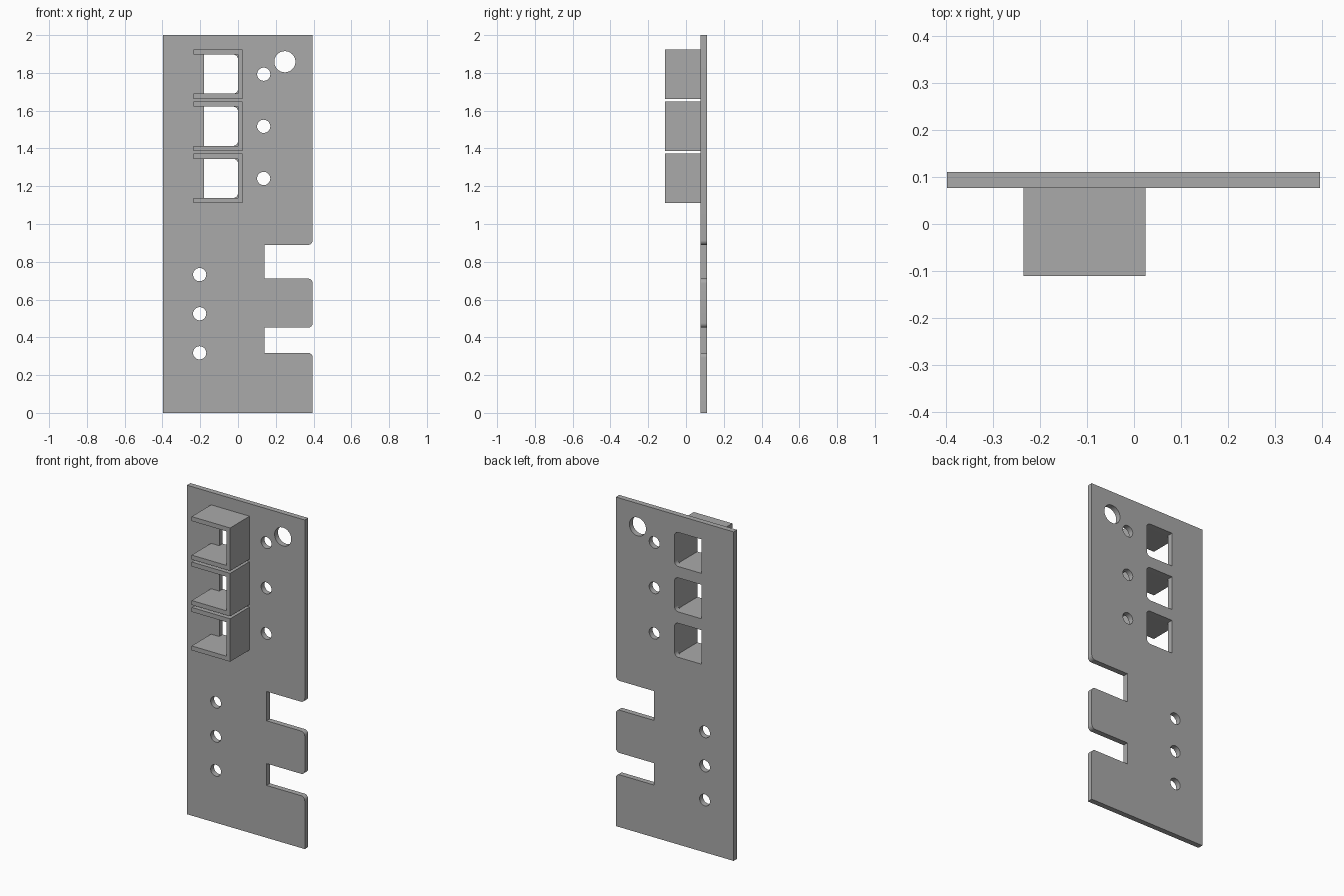
import bpy
import bmesh
from math import sin, cos, pi, radians
from mathutils import Vector

default = bpy.data.objects.get("Cube")
if default:
    bpy.data.objects.remove(default)

grey = bpy.data.materials.new("plain_grey")
grey.use_nodes = True
colour = (0.4, 0.4, 0.4, 1)
grey.diffuse_color = colour
grey.node_tree.nodes["Principled BSDF"].inputs["Base Color"].default_value = colour


def circle(x, z, r, n=40):
    return [(x + r * cos(2 * pi * i / n), z + r * sin(2 * pi * i / n)) for i in range(n)]


def rounded(corners, steps=8):
    """Outline from (x, z, radius) corners, each right angle filleted by its radius."""
    points = []
    for i, (x, z, r) in enumerate(corners):
        p = Vector((x, z))
        if r == 0:
            points.append((x, z))
            continue
        a = (Vector(corners[i - 1][:2]) - p).normalized() * r
        b = (Vector(corners[(i + 1) % len(corners)][:2]) - p).normalized() * r
        for s in range(steps + 1):
            t = pi / 2 * s / steps
            points.append(tuple(p + a * (1 - sin(t)) + b * (1 - cos(t))))
    return points


def extrude_profile(name, loops, y0, y1):
    """Solid from an outline and its holes, spanning y0 to y1."""
    curve = bpy.data.curves.new(name, 'CURVE')
    curve.dimensions = '2D'
    curve.fill_mode = 'BOTH'
    curve.extrude = (y1 - y0) / 2
    for loop in loops:
        spline = curve.splines.new('POLY')
        spline.points.add(len(loop) - 1)
        for point, (x, z) in zip(spline.points, loop):
            point.co = (x, z, 0, 1)
        spline.use_cyclic_u = True
    temp = bpy.data.objects.new(name + "_profile", curve)
    bpy.context.collection.objects.link(temp)
    graph = bpy.context.evaluated_depsgraph_get()
    mesh = bpy.data.meshes.new_from_object(temp.evaluated_get(graph))
    bpy.data.objects.remove(temp)

    # Stand the profile upright and weld the caps to the sides
    bm = bmesh.new()
    bm.from_mesh(mesh)
    for v in bm.verts:
        x, z, depth = v.co
        v.co = (x, (y0 + y1) / 2 - depth, z)
    bmesh.ops.remove_doubles(bm, verts=bm.verts, dist=1e-5)
    bmesh.ops.recalc_face_normals(bm, faces=bm.faces)
    bm.to_mesh(mesh)
    bm.free()
    mesh.materials.clear()
    mesh.materials.append(grey)
    obj = bpy.data.objects.new(name, mesh)
    bpy.context.collection.objects.link(obj)
    bpy.ops.object.select_all(action='DESELECT')
    obj.select_set(True)
    bpy.context.view_layer.objects.active = obj
    bpy.ops.object.shade_smooth_by_angle(angle=radians(30))
    return obj


LEFT, RIGHT = -0.397, 0.395
FRONT, FACE, BACK = -0.11, 0.077, 0.11
FILLET = 0.025
PITCH = 0.276

# Plate outline with two open slots on the left edge
outline = [(LEFT, 0, 0), (RIGHT, 0, 0)]
for low, high in [(0.318, 0.451), (0.711, 0.889)]:
    outline += [(RIGHT, low, FILLET), (0.139, low, 0), (0.139, high, 0), (RIGHT, high, FILLET)]
outline += [(RIGHT, 2, 0), (LEFT, 2, 0)]
loops = [rounded(outline), circle(0.248, 1.859, 0.056)]

# Row of lower holes
for i in range(3):
    loops.append(circle(-0.203, 0.318 + 0.207 * i, 0.035))

# Three bracket stations: side hole, window and C-shaped bracket
for i in range(3):
    z = 1.241 + PITCH * i
    low, high = z - 0.103, z + 0.655 - 0.552 + 0.001
    loops.append(circle(0.136, z, 0.035))
    loops.append(rounded([(-0.18, low, 0), (0, low, FILLET), (0, high, FILLET), (-0.18, high, 0)]))
    wall = 0.027
    bracket = [(-0.235, low - wall), (0.024, low - wall), (0.024, high + wall),
               (-0.235, high + wall), (-0.235, high), (0, high), (0, low), (-0.235, low)]
    extrude_profile(f"bracket_{i + 1}", [bracket], FRONT, FACE)

extrude_profile("mounting_plate", loops, FACE, BACK)
